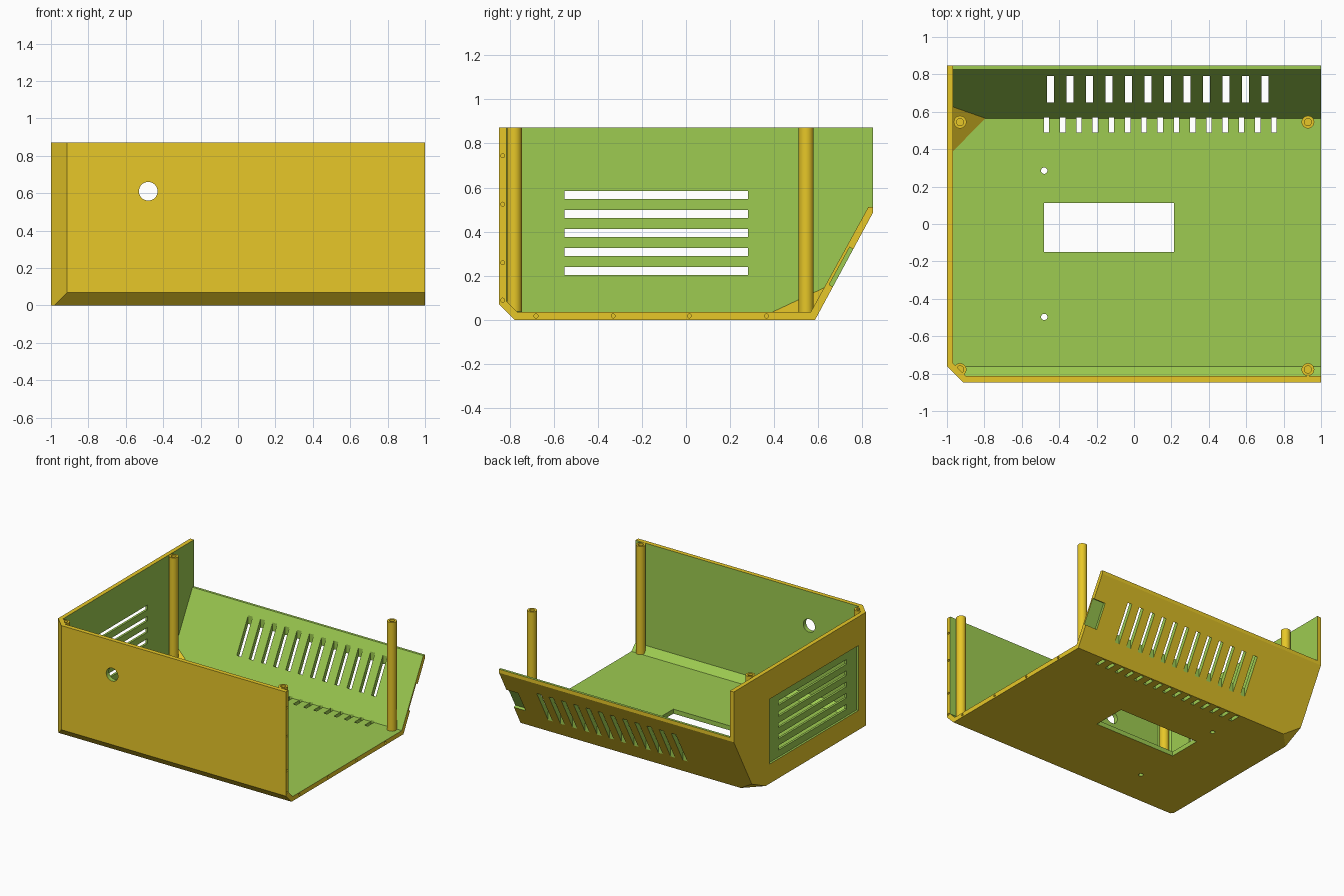
import bpy, bmesh, math
from mathutils import Vector, Matrix

if "Cube" in bpy.data.objects:
    bpy.data.objects.remove(bpy.data.objects["Cube"])


def material(name, rgb):
    m = bpy.data.materials.new(name)
    m.diffuse_color = (*rgb, 1)
    m.use_nodes = True
    m.node_tree.nodes["Principled BSDF"].inputs["Base Color"].default_value = m.diffuse_color
    return m


YELLOW = material("yellow shell", (0.947, 0.679, 0.025))
GREEN = material("green lining", (0.337, 0.597, 0.082))


def make(name, bm, index):
    """Turn a bmesh into an object carrying both colours."""
    bmesh.ops.recalc_face_normals(bm, faces=bm.faces)
    if index is not None:
        for f in bm.faces:
            f.material_index = index
    me = bpy.data.meshes.new(name)
    bm.to_mesh(me)
    bm.free()
    me.materials.append(YELLOW)
    me.materials.append(GREEN)
    ob = bpy.data.objects.new(name, me)
    bpy.context.collection.objects.link(ob)
    return ob


def prism(bm, profile, x0, x1):
    """Extrude a y-z profile along x."""
    a = [bm.verts.new((x0, y, z)) for y, z in profile]
    b = [bm.verts.new((x1, y, z)) for y, z in profile]
    n = len(profile)
    bm.faces.new(a)
    bm.faces.new(b[::-1])
    for i in range(n):
        j = (i + 1) % n
        bm.faces.new((a[i], b[i], b[j], a[j]))


def box(bm, x0, x1, y0, y1, z0, z1):
    prism(bm, [(y0, z0), (y1, z0), (y1, z1), (y0, z1)], x0, x1)


def rod(bm, center, radius, length, axis, sides):
    rot = Vector((0, 0, 1)).rotation_difference(Vector(axis)).to_matrix().to_4x4()
    bmesh.ops.create_cone(bm, cap_ends=True, segments=sides, radius1=radius,
                          radius2=radius, depth=length,
                          matrix=Matrix.Translation(center) @ rot)


def slice_off(bm, point, normal, index):
    """Cut a corner away with a plane and cap the cut."""
    geom = bm.verts[:] + bm.edges[:] + bm.faces[:]
    bmesh.ops.bisect_plane(bm, geom=geom, plane_co=point, plane_no=normal,
                           clear_outer=True, dist=1e-6)
    rim = [e for e in bm.edges if e.is_boundary]
    for f in bmesh.ops.holes_fill(bm, edges=rim, sides=0)["faces"]:
        f.material_index = index


def subtract(target, cutter):
    mod = target.modifiers.new("cut", 'BOOLEAN')
    mod.operation = 'DIFFERENCE'
    mod.solver = 'EXACT'
    mod.object = cutter
    cutter.hide_render = True
    bpy.context.view_layer.objects.active = target
    bpy.ops.object.modifier_apply(modifier=mod.name)
    bpy.data.objects.remove(cutter, do_unlink=True)


CORNER = Vector((-0.396, 0.39, -0.832))

# Outer case body, with clipped front and rear left corners
bm = bmesh.new()
prism(bm, [(-0.847, 0.872), (-0.847, 0.07), (-0.777, 0), (0.585, 0),
           (0.847, 0.485), (0.847, 0.872)], -1, 1)
slice_off(bm, (-1, -0.76, 0), (-1, -1, 0), 0)
slice_off(bm, (-1, 0.46, 0), CORNER, 0)
case = make("case_shell", bm, 0)

# Cavity: open at the top, right and upper back
bm = bmesh.new()
prism(bm, [(-0.813, 1), (-0.813, 0.085), (-0.763, 0.035), (0.565, 0.035),
           (0.827, 0.513), (1, 0.513), (1, 1)], -0.967, 1.1)
for f in bm.faces:
    f.material_index = 1
slice_off(bm, (-0.967, -0.746, 0), (-1, -1, 0), 1)
slice_off(bm, (-0.967, 0.39, 0.035), CORNER, 0)
subtract(case, make("cavity_cutter", bm, None))

# Shallow outside recesses: side vent panel and sloped back notch
bm = bmesh.new()
box(bm, -1.1, -0.984, -0.67, 0.41, 0.15, 0.65)
prism(bm, [(0.649, 0.16), (0.742, 0.33), (0.83, 0.282), (0.737, 0.112)], 0.9, 1.1)
subtract(case, make("recess_cutter", bm, 1))

# Through openings
bm = bmesh.new()
for i in range(5):                                   # side vents
    z = 0.203 + i * 0.0865
    box(bm, -1.1, -0.9, -0.55, 0.28, z, z + 0.036)
for i in range(12):                                  # sloped back vents
    x = -0.447 + i * 0.1043
    box(bm, x - 0.019, x + 0.019, 0.65, 0.79, -0.1, 0.6)
for i in range(15):                                  # floor vents
    x = -0.468 + i * 0.0869
    box(bm, x - 0.014, x + 0.014, 0.49, 0.57, -0.1, 0.1)
box(bm, -0.48, 0.213, -0.15, 0.112, -0.1, 0.1)       # floor window
for y in (0.285, -0.497):                            # floor screw holes
    rod(bm, (-0.48, y, 0), 0.017, 0.2, (0, 0, 1), 20)
rod(bm, (-0.48, -0.83, 0.61), 0.05, 0.2, (0, 1, 0), 32)  # front cable hole
subtract(case, make("opening_cutter", bm, 1))

# Pin holes along the open right edge
bm = bmesh.new()
pins = [(y, 0.018) for y in (-0.68, -0.33, 0.015, 0.365)]
pins += [(-0.831, z) for z in (0.09, 0.26, 0.525, 0.745)]
for y, z in pins:
    rod(bm, (1, y, z), 0.009, 0.12, (1, 0, 0), 12)
subtract(case, make("pin_cutter", bm, 0))

# Hollow screw posts in the four corners
for name, x, y, base in (("front_left_post", -0.93, -0.778, 0.038),
                         ("front_right_post", 0.93, -0.778, 0.038),
                         ("back_left_post", -0.93, 0.545, 0.03),
                         ("back_right_post", 0.93, 0.545, 0.03)):
    bm = bmesh.new()
    profile = [(0, base), (0.034, base), (0.034, 0.872), (0.019, 0.872),
               (0.019, 0.65), (0, 0.65)]
    vs = [bm.verts.new((r, 0, z)) for r, z in profile]
    es = [bm.edges.new(p) for p in zip(vs, vs[1:])]
    bmesh.ops.spin(bm, geom=vs + es, cent=(0, 0, 0), axis=(0, 0, 1),
                   angle=math.tau, steps=28)
    bmesh.ops.remove_doubles(bm, verts=bm.verts, dist=1e-5)
    post = make(name, bm, 0)
    post.location = (x, y, 0)
    bpy.ops.object.select_all(action='DESELECT')
    post.select_set(True)
    bpy.context.view_layer.objects.active = post
    bpy.ops.object.shade_smooth_by_angle(angle=math.radians(30))
